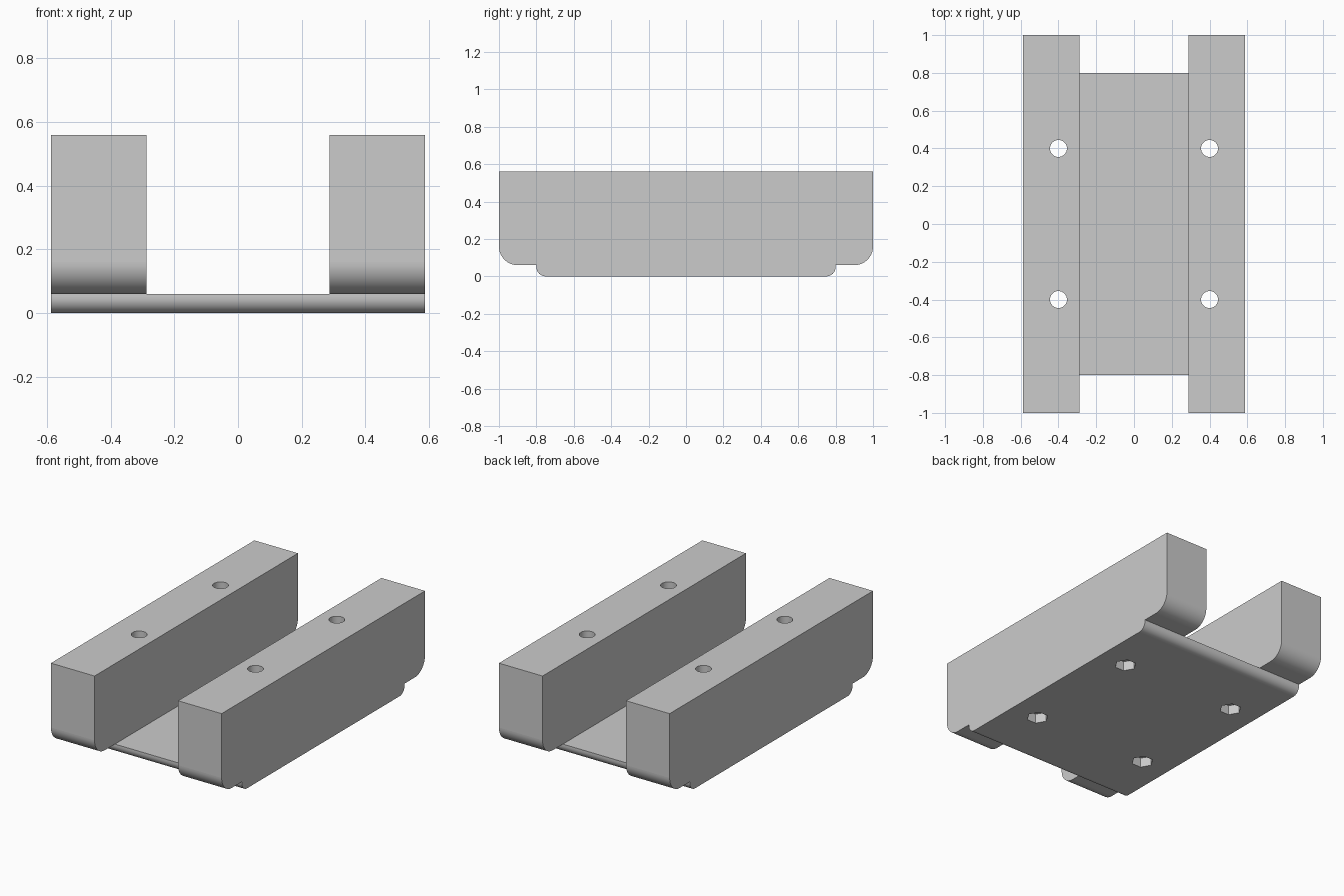
import bpy, bmesh, math
from mathutils import Matrix

if "Cube" in bpy.data.objects:
    bpy.data.objects.remove(bpy.data.objects["Cube"])

grey = bpy.data.materials.new("light_grey")
grey.use_nodes = True
grey.diffuse_color = (0.6, 0.6, 0.6, 1)
grey.node_tree.nodes["Principled BSDF"].inputs["Base Color"].default_value = (0.6, 0.6, 0.6, 1)

HALF_WIDTH, GAP = 0.5875, 0.2875
PLATE_TOP, TOP = 0.06, 0.56
BOLTS = [(x, y) for x in (-0.4, 0.4) for y in (-0.4, 0.4)]


def link(name, bm):
    bmesh.ops.recalc_face_normals(bm, faces=bm.faces)
    mesh = bpy.data.meshes.new(name)
    bm.to_mesh(mesh)
    bm.free()
    mesh.materials.append(grey)
    obj = bpy.data.objects.new(name, mesh)
    bpy.context.collection.objects.link(obj)
    return obj


def runner(name, x0, x1, half_len, z0, z1, radius, steps=16):
    """Side profile with rounded lower corners, extruded along x."""
    arc = [math.pi / 2 * i / steps for i in range(steps + 1)]
    right = [(half_len - radius + radius * math.sin(a),
              z0 + radius - radius * math.cos(a)) for a in arc]
    profile = right + [(half_len, z1), (-half_len, z1)]
    profile += [(-y, z) for y, z in reversed(right)]
    bm = bmesh.new()
    face = bm.faces.new([bm.verts.new((x0, y, z)) for y, z in profile])
    ext = bmesh.ops.extrude_face_region(bm, geom=[face])
    moved = [v for v in ext["geom"] if isinstance(v, bmesh.types.BMVert)]
    bmesh.ops.translate(bm, verts=moved, vec=(x1 - x0, 0, 0))
    return link(name, bm)


def drill(obj, points, sides, radius, turn):
    """Cut vertical prisms through the part and bake the result."""
    bm = bmesh.new()
    for x, y in points:
        place = Matrix.Translation((x, y, 0.3)) @ Matrix.Rotation(turn, 4, "Z")
        bmesh.ops.create_cone(bm, cap_ends=True, segments=sides, radius1=radius,
                              radius2=radius, depth=2, matrix=place)
    cutter = link("hole_cutter", bm)
    cutter.hide_render = True
    mod = obj.modifiers.new("holes", "BOOLEAN")
    mod.operation, mod.solver, mod.object = "DIFFERENCE", "EXACT", cutter
    graph = bpy.context.evaluated_depsgraph_get()
    baked = bpy.data.meshes.new_from_object(obj.evaluated_get(graph))
    obj.modifiers.clear()
    obj.data = baked
    bpy.data.objects.remove(cutter)


def finish(obj):
    """Smooth the rounded corners and bores, keep the flat sides flat."""
    bpy.ops.object.select_all(action="DESELECT")
    obj.select_set(True)
    bpy.context.view_layer.objects.active = obj
    bpy.ops.object.shade_smooth_by_angle(angle=math.radians(30))
    for p in obj.data.polygons:
        if max(abs(c) for c in p.normal) > 0.9995:
            p.use_smooth = False


# Base plate with hexagonal nut pockets
plate = runner("base_plate", -HALF_WIDTH, HALF_WIDTH, 0.8, 0, PLATE_TOP, 0.05)
drill(plate, BOLTS, 6, 0.064, math.pi / 2)
finish(plate)

# Two long rails with round bolt holes
for name, side in (("left_rail", 1), ("right_rail", -1)):
    x0, x1 = sorted((side * GAP, side * HALF_WIDTH))
    rail = runner(name, x0, x1, 1.0, PLATE_TOP, TOP, 0.1)
    drill(rail, [p for p in BOLTS if p[0] * side > 0], 32, 0.045, 0)
    finish(rail)
